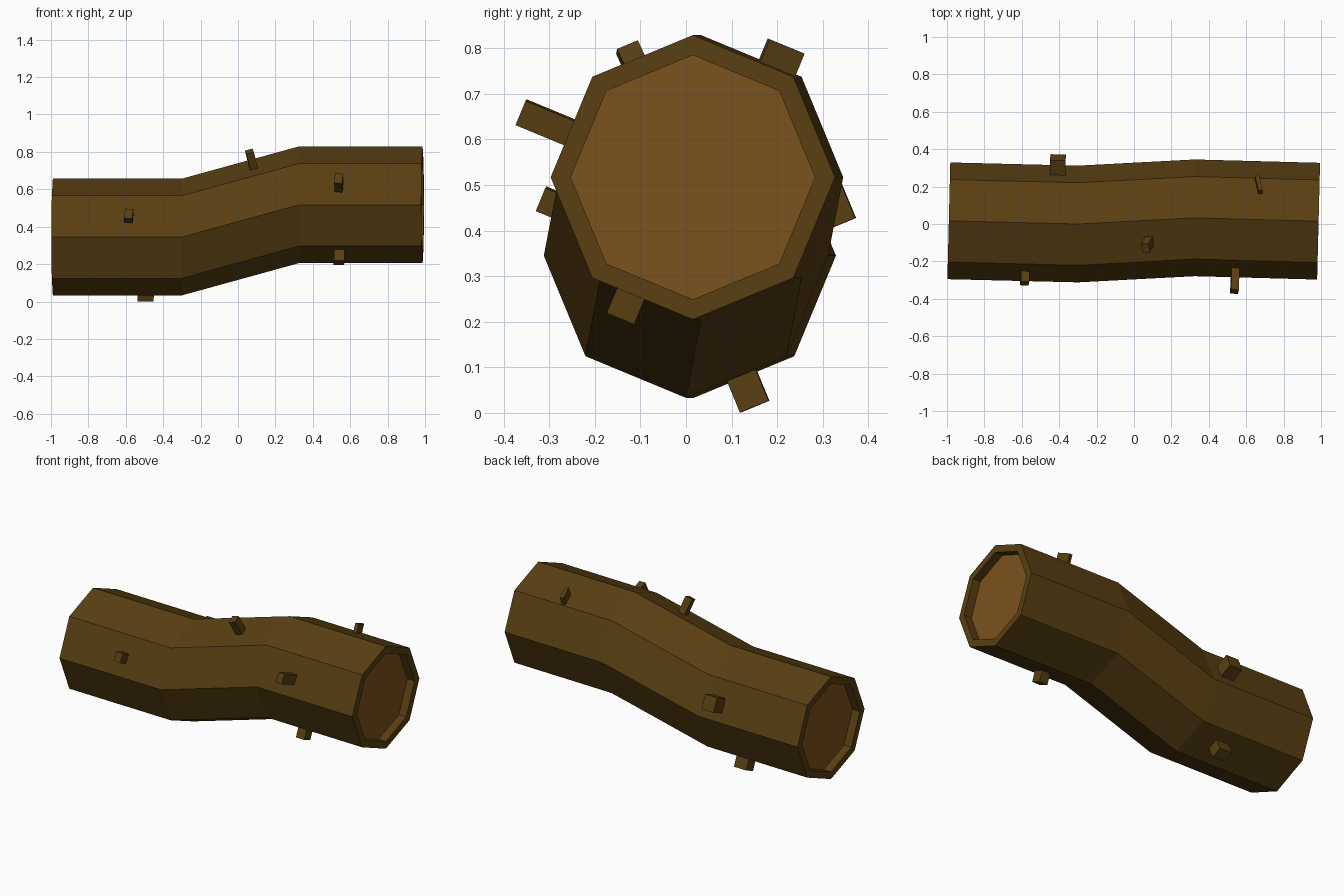
import bpy, bmesh, math
from mathutils import Vector, Matrix

if "Cube" in bpy.data.objects:
    bpy.data.objects.remove(bpy.data.objects["Cube"])


def material(name, col):
    m = bpy.data.materials.new(name)
    m.diffuse_color = (*col, 1)
    m.use_nodes = True
    m.node_tree.nodes["Principled BSDF"].inputs["Base Color"].default_value = m.diffuse_color
    return m


bark = material("bark", (0.10, 0.05, 0.006))
wood = material("cut_wood", (0.20, 0.085, 0.012))

# Centre line of the log: (x, y, z, end tilt)
R, R_IN, DEPTH, SIDES = 0.312, 0.268, 0.05, 8
path = [(-0.99, 0.017, 0.345, 0.025), (-0.30, 0.0, 0.345, 0.0),
        (0.325, 0.033, 0.517, 0.0), (0.987, 0.015, 0.517, 0.025)]


def centre(x):
    """Point and direction of the centre line at x."""
    for a, b in zip(path, path[1:]):
        if x <= b[0]:
            pa, pb = Vector(a[:3]), Vector(b[:3])
            return pa.lerp(pb, (x - a[0]) / (b[0] - a[0])), (pb - pa).normalized()


def make_object(name, bm, mats):
    bmesh.ops.recalc_face_normals(bm, faces=bm.faces)
    me = bpy.data.meshes.new(name)
    bm.to_mesh(me)
    bm.free()
    for m in mats:
        me.materials.append(m)
    ob = bpy.data.objects.new(name, me)
    bpy.context.collection.objects.link(ob)
    return ob


# Octagonal log with a recessed cut face at each end
bm = bmesh.new()


def ring(p, r, shift=0.0):
    x, y, z, tilt = p
    out = []
    for i in range(SIDES):
        a = 2 * math.pi * i / SIDES
        dy, dz = r * math.cos(a), r * math.sin(a)
        out.append(bm.verts.new((x + shift + tilt * dy, y + dy, z + dz)))
    return out


rings = [ring(path[0], R_IN, DEPTH), ring(path[0], R_IN)]
rings += [ring(p, R) for p in path]
rings += [ring(path[-1], R_IN), ring(path[-1], R_IN, -DEPTH)]
for a, b in zip(rings, rings[1:]):
    for i in range(SIDES):
        j = (i + 1) % SIDES
        bm.faces.new((a[i], a[j], b[j], b[i]))
for r in (rings[0], rings[-1]):
    bm.faces.new(r).material_index = 1
make_object("log", bm, [bark, wood])


# Branch stubs: x, angle, tip radius, sideways offset, width, axial size, spin
stubs = [
    (0.145, 112.5, 0.378, 0.0, 0.050, 0.042, 0),
    (0.662, 67.5, 0.341, -0.071, 0.085, 0.022, -14),
    (0.548, 157.5, 0.414, 0.017, 0.058, 0.042, 5),
    (-0.577, 157.5, 0.348, 0.009, 0.055, 0.045, 5),
    (-0.415, 22.5, 0.373, -0.022, 0.086, 0.083, 0),
    (0.545, 247.5, 0.352, -0.040, 0.065, 0.056, 3),
    (-0.497, 292.5, 0.362, 0.008, 0.068, 0.085, 0),
]
for n, (x, ang, tip, off, width, axial, spin) in enumerate(stubs, 1):
    c, along = centre(x)
    a = math.radians(ang)
    radial = Vector((0, math.cos(a), math.sin(a)))
    radial = (radial - along * radial.dot(along)).normalized()
    side = along.cross(radial)
    base = 0.23
    frame = Matrix((along, side, radial)).transposed().to_4x4()
    frame.translation = c + side * off + radial * (base + tip) / 2
    bm = bmesh.new()
    bmesh.ops.create_cube(bm, size=1, matrix=frame
                          @ Matrix.Rotation(math.radians(spin), 4, 'Z')
                          @ Matrix.Diagonal((axial, width, tip - base, 1)))
    make_object(f"branch_stub_{n}", bm, [bark])
